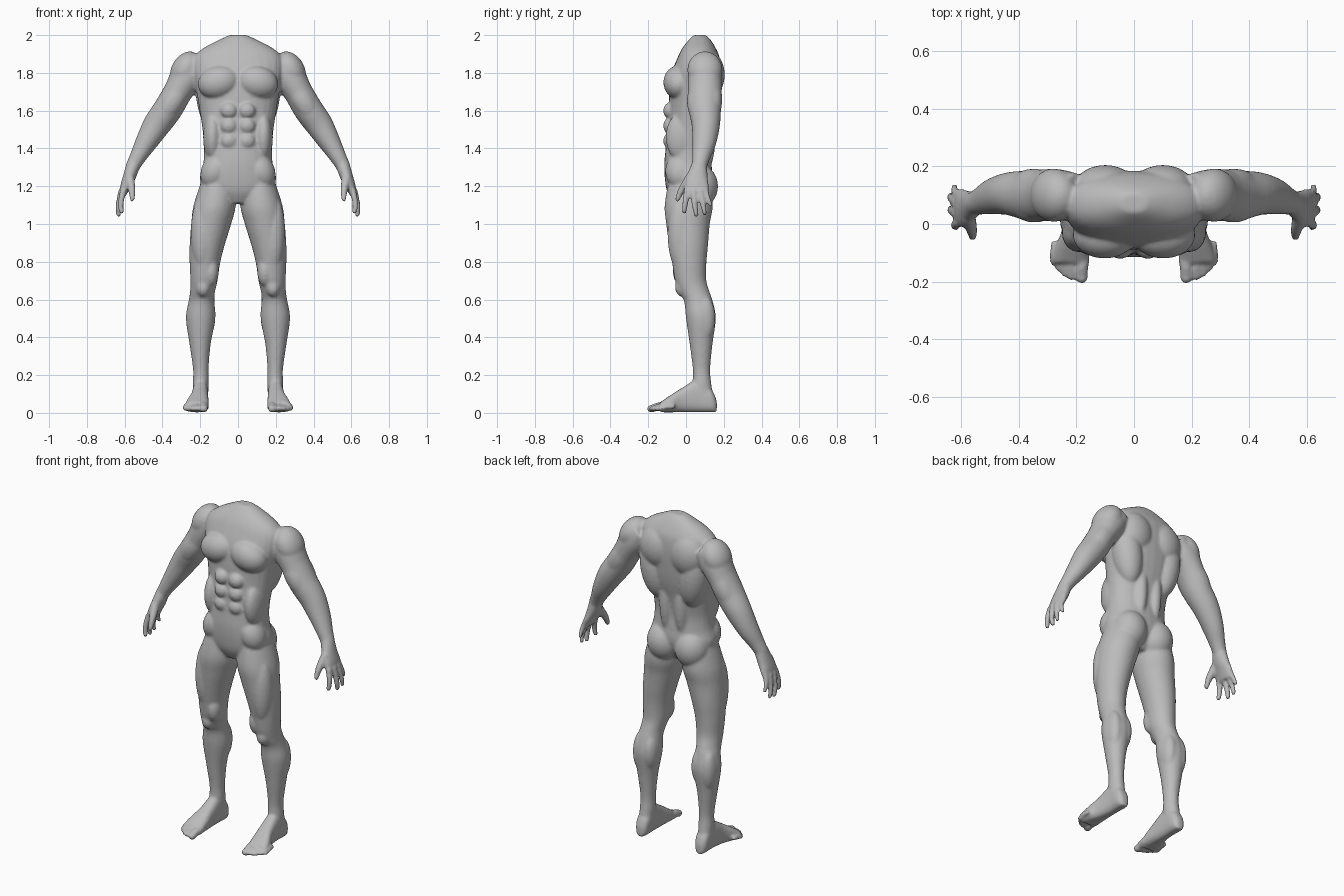
import bpy
import bmesh
from math import sin, cos, pi, copysign
from mathutils import Vector, Matrix

default_cube = bpy.data.objects.get("Cube")
if default_cube:
    bpy.data.objects.remove(default_cube)

X_AXIS, Y_AXIS, Z_AXIS = (Vector(row) for row in Matrix.Identity(3))
SIDES = 28
STEPS = 5
body = bmesh.new()


def resample(stations):
    """Pass a smooth curve through rows of numbers."""
    rows = [Vector(s) for s in stations]
    padded = [rows[0]] + rows + [rows[-1]]
    result = []
    for a, b, c, d in zip(padded, padded[1:], padded[2:], padded[3:]):
        for step in range(STEPS):
            t = step / STEPS
            result.append(b + (c - a) * (t / 2)
                          + (a * 2 - b * 5 + c * 4 - d) * (t * t / 2)
                          + (b * 3 - a - c * 3 + d) * (t * t * t / 2))
    return result + [rows[-1]]


def loft(stations, axes=None, power=1.0):
    """Skin rounded rings; a station is centre x, y, z and two radii."""
    rows = resample(stations)
    centres = [Vector(row[:3]) for row in rows]
    rings = []
    for i, row in enumerate(rows):
        if axes:
            u, v = axes
        else:
            tangent = centres[min(i + 1, len(rows) - 1)] - centres[max(i - 1, 0)]
            u = tangent.cross(Y_AXIS).normalized()
            v = u.cross(tangent).normalized()
        ring = []
        for k in range(SIDES):
            angle = 2 * pi * k / SIDES
            cu = copysign(abs(cos(angle)) ** power, cos(angle))
            cv = copysign(abs(sin(angle)) ** power, sin(angle))
            ring.append(body.verts.new(centres[i] + u * row[3] * cu + v * row[4] * cv))
        rings.append(ring)
    for low, high in zip(rings, rings[1:]):
        for k in range(SIDES):
            n = (k + 1) % SIDES
            body.faces.new((low[k], low[n], high[n], high[k]))
    body.faces.new(rings[0])
    body.faces.new(rings[-1])


def muscle(centre, radii, lean=0.0):
    """Ellipsoid, leaning sideways about the y axis."""
    matrix = (Matrix.Translation(centre) @ Matrix.Rotation(lean, 4, 'Y')
              @ Matrix.Diagonal((*radii, 1)))
    bmesh.ops.create_uvsphere(body, u_segments=24, v_segments=16, radius=1, matrix=matrix)


def digit(path, thick, tip):
    """Finger or toe: a tapering tube with a round end."""
    count = len(path) - 1
    radii = [thick + (tip - thick) * i / count for i in range(count + 1)]
    loft([(*p, r, r) for p, r in zip(path, radii)])
    muscle(path[-1], (tip, tip, tip))


def upright(z, x_in, x_out, front, back):
    return ((x_in + x_out) / 2, (front + back) / 2, z, (x_out - x_in) / 2, (back - front) / 2)


# Leg: height, inner, outer, front, back
leg = [(1.24, .02, .19, -.09, .13), (1.1, .012, .235, -.113, .142),
       (1.0, .036, .248, -.105, .126), (.89, .07, .256, -.09, .117),
       (.79, .095, .256, -.073, .108), (.7, .108, .252, -.058, .108),
       (.64, .122, .254, -.035, .125), (.59, .125, .262, -.01, .142),
       (.5, .12, .276, 0, .158), (.36, .145, .256, .02, .14),
       (.23, .156, .238, .036, .128), (.15, .155, .24, .035, .135),
       (.05, .162, .236, .04, .15)]
loft([upright(*s) for s in leg], (X_AXIS, Y_AXIS))
muscle((.19, -.03, .95), (.06, .068, .2))
muscle((.142, -.02, .75), (.04, .05, .08))
muscle((.185, -.02, .665), (.038, .038, .05))
muscle((.163, .095, .51), (.043, .06, .11))
muscle((.23, .1, .5), (.043, .055, .12))

# Foot: distance along y, inner, outer, top
foot = [(.163, .18, .22, .06), (.135, .16, .238, .12), (.06, .158, .24, .17),
        (-.02, .157, .25, .13), (-.08, .155, .272, .092), (-.135, .158, .285, .055)]
loft([((a + b) / 2, y, top / 2 + .003, (b - a) / 2, top / 2)
      for y, a, b, top in foot], (X_AXIS, Z_AXIS), .75)
for x, y, thick in ((.181, -.182, .023), (.217, -.179, .016), (.24, -.168, .015),
                    (.261, -.15, .014), (.28, -.13, .013)):
    loft([(x - .006, y + .07, .035, thick, thick), (x, y + .03, .032, thick, thick),
          (x, y, .022, thick, thick * .9)], (X_AXIS, Z_AXIS))
    muscle((x, y, .022), (thick, thick * 1.1, thick * .9))

# Arm: centre, then radius across and radius front to back
loft([(.2, .1, 1.85, .07, .075), (.262, .1, 1.79, .09, .09),
      (.315, .1, 1.705, .077, .09), (.37, .1, 1.61, .077, .086),
      (.43, .105, 1.525, .073, .075), (.487, .096, 1.43, .058, .063),
      (.53, .08, 1.355, .044, .048), (.56, .07, 1.3, .037, .039)])
muscle((.278, .1, 1.815), (.075, .093, .105), -.5)
muscle((.345, .06, 1.65), (.06, .055, .12), -.55)
muscle((.345, .14, 1.66), (.06, .052, .13), -.55)

# Hand: palm, four fingers and thumb
loft([(.552, .072, 1.32, .037, .04), (.575, .06, 1.25, .034, .056),
      (.596, .056, 1.2, .027, .066), (.612, .056, 1.15, .017, .064)])
digit([(.606, .006, 1.18), (.621, -.004, 1.11), (.617, -.01, 1.065)], .018, .013)
digit([(.615, .04, 1.18), (.632, .046, 1.1), (.632, .055, 1.048)], .018, .013)
digit([(.615, .075, 1.18), (.634, .09, 1.1), (.634, .1, 1.055)], .017, .012)
digit([(.606, .1, 1.19), (.622, .118, 1.13), (.622, .13, 1.1)], .015, .011)
digit([(.575, .025, 1.25), (.562, -.023, 1.18), (.56, -.046, 1.13)], .026, .013)

# Chest, back, belly and seat muscles
muscle((.102, -.038, 1.75), (.112, .082, .088), .25)
muscle((.135, .1, 1.66), (.085, .088, .19), .15)
muscle((.1, .115, 1.79), (.115, .09, .13))
muscle((.05, .085, 1.47), (.048, .072, .22))
muscle((.135, -.02, 1.46), (.05, .088, .13))
muscle((.093, .07, 1.2), (.1, .1, .115))
muscle((.12, -.03, 1.28), (.075, .08, .1), -.4)
for height in (1.6, 1.52, 1.44):
    muscle((.048, -.085, height), (.045, .036, .043))

# Mirror the limbs and muscles to the other side
copied = bmesh.ops.duplicate(body, geom=body.verts[:] + body.edges[:] + body.faces[:])
for item in copied["geom"]:
    if isinstance(item, bmesh.types.BMVert):
        item.co.x = -item.co.x

# Torso core: height, half width, front, back
torso = [(2.0, .045, .04, .105), (1.975, .1, .015, .13), (1.93, .185, -.02, .158),
         (1.88, .235, -.045, .178), (1.8, .24, -.075, .185), (1.7, .22, -.088, .18),
         (1.6, .203, -.092, .168), (1.5, .188, -.1, .145), (1.4, .18, -.108, .13),
         (1.32, .184, -.115, .135), (1.24, .202, -.112, .14), (1.17, .17, -.1, .12),
         (1.11, .06, -.07, .08)]
loft([upright(z, -w, w, front, back) for z, w, front, back in torso],
     (X_AXIS, Y_AXIS), .9)
bmesh.ops.recalc_face_normals(body, faces=body.faces[:])

# One continuous skin over all the parts
mesh = bpy.data.meshes.new("body")
body.to_mesh(mesh)
body.free()
figure = bpy.data.objects.new("body", mesh)
bpy.context.collection.objects.link(figure)

skin = bpy.data.materials.new("plain grey")
skin.use_nodes = True
grey = (.5, .5, .5, 1)
skin.diffuse_color = grey
skin.node_tree.nodes["Principled BSDF"].inputs["Base Color"].default_value = grey
mesh.materials.append(skin)

fuse = figure.modifiers.new("fuse", 'REMESH')
fuse.mode = 'VOXEL'
fuse.voxel_size = .0075
fuse.use_smooth_shade = True
soften = figure.modifiers.new("soften", 'SMOOTH')
soften.factor = .5
soften.iterations = 8
